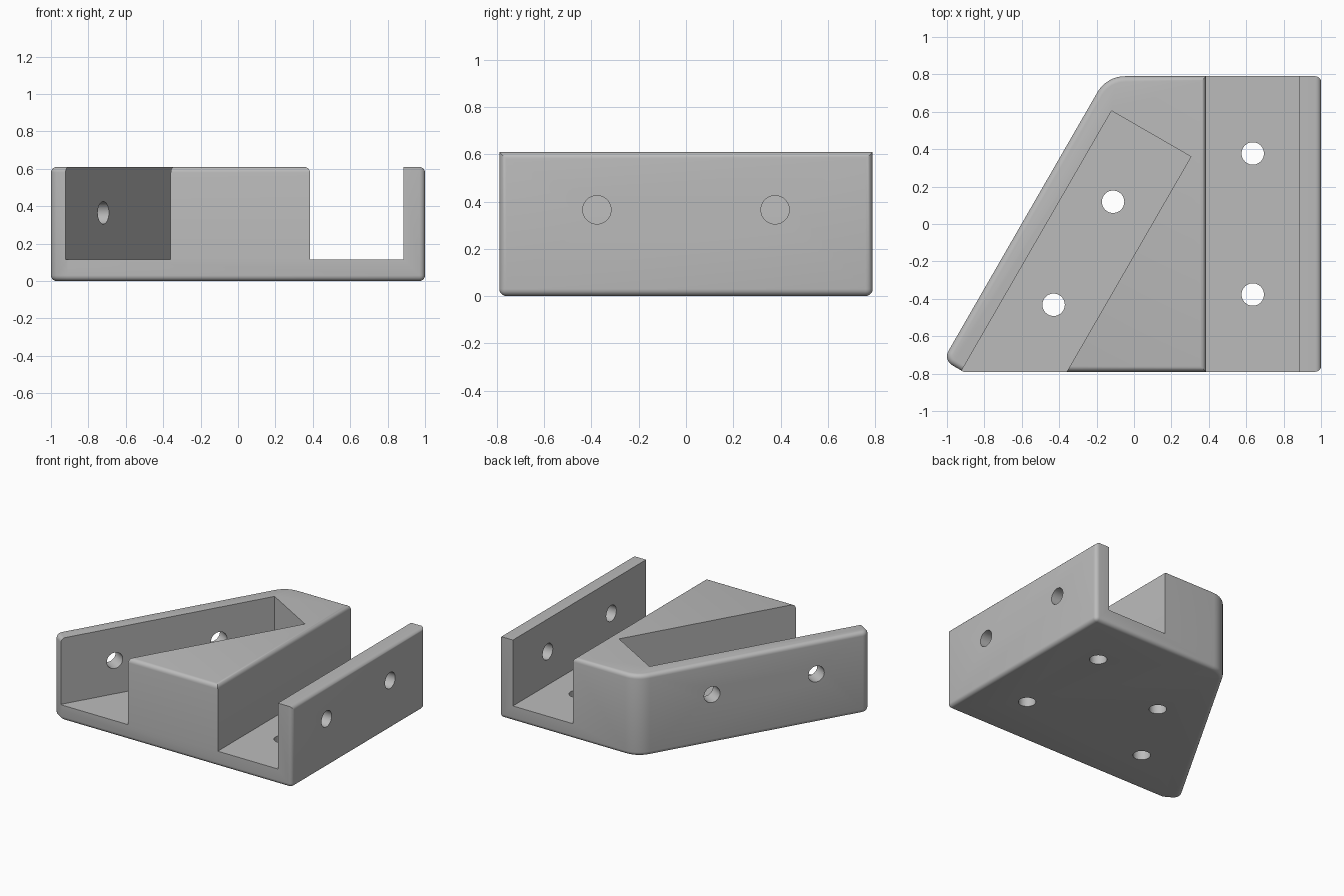
import bpy, bmesh
from math import radians, cos, sin, pi
from mathutils import Matrix, Vector

if "Cube" in bpy.data.objects:
    bpy.data.objects.remove(bpy.data.objects["Cube"], do_unlink=True)

HEIGHT, FLOOR, HALF_Y = 0.61, 0.115, 0.79
ROUND, HOLE_R, HOLE_Z = 0.03, 0.06, 0.365
along = Vector((cos(radians(60)), sin(radians(60)), 0))    # slanted wall direction
inward = Vector((cos(radians(-30)), sin(radians(-30)), 0))  # from that wall into the slot
slot_corner = Vector((-0.12, 0.605, 0))                    # closed end of the slanted slot


def arc(cx, cy, r, start, end, steps=8):
    angles = [radians(start + (end - start) * i / steps) for i in range(steps + 1)]
    return [(cx + r * cos(a), cy + r * sin(a)) for a in angles]


def prism(name, points, sweep):
    """Extrude a closed loop of 3D points along a sweep vector."""
    bm = bmesh.new()
    face = bm.faces.new([bm.verts.new(p) for p in points])
    top = bmesh.ops.extrude_face_region(bm, geom=[face])["geom"]
    bmesh.ops.translate(bm, vec=sweep, verts=[g for g in top if isinstance(g, bmesh.types.BMVert)])
    bmesh.ops.recalc_face_normals(bm, faces=bm.faces)
    return to_object(name, bm)


def to_object(name, bm):
    mesh = bpy.data.meshes.new(name)
    bm.to_mesh(mesh)
    bm.free()
    obj = bpy.data.objects.new(name, mesh)
    bpy.context.collection.objects.link(obj)
    return obj


def drill(center, axis, depth=0.3):
    bm = bmesh.new()
    turn = Vector((0, 0, 1)).rotation_difference(axis).to_matrix().to_4x4()
    bmesh.ops.create_cone(bm, cap_ends=True, segments=40, radius1=HOLE_R, radius2=HOLE_R,
                          depth=depth, matrix=Matrix.Translation(center) @ turn)
    return to_object("drill_cutter", bm)


def cut(obj, cutter):
    """Subtract the cutter, keep the result and discard the cutter."""
    cutter.hide_render = True
    mod = obj.modifiers.new("cut", "BOOLEAN")
    mod.operation, mod.solver, mod.object = "DIFFERENCE", "EXACT", cutter
    bpy.context.view_layer.update()
    deps = bpy.context.evaluated_depsgraph_get()
    mesh = bpy.data.meshes.new_from_object(obj.evaluated_get(deps))
    obj.modifiers.clear()
    obj.data = mesh
    bpy.data.objects.remove(cutter, do_unlink=True)


# Solid body from its plan outline, with one wide and one tight corner
outline = [(1, -HALF_Y), (1, HALF_Y)]
outline += arc(-0.048, 0.62, 0.17, 90, 150)
outline += arc(-0.945, -0.707, 0.055, 150, 240)
outline += [(-0.912, -HALF_Y)]
body = prism("bracket_body", [(x, y, 0) for x, y in outline], Vector((0, 0, HEIGHT)))

# Straight channel from front to back
channel = [(0.385, FLOOR), (0.885, FLOOR), (0.885, 0.8), (0.385, 0.8)]
cut(body, prism("channel_cutter", [(x, -1, z) for x, z in channel], Vector((0, 2, 0))))

# Rounded edges: underside, top of the block and outer edges of the right-hand wall
bm = bmesh.new()
bm.from_mesh(body.data)


def is_rounded(edge):
    if len(edge.link_faces) != 2 or edge.calc_face_angle() < 1:
        return False
    a, b = (v.co for v in edge.verts)
    underside = max(a.z, b.z) < 0.001
    block_top = min(a.z, b.z) > HEIGHT - 0.001 and max(a.x, b.x) < 0.387
    outer_side = min(a.x, b.x) > 0.999
    return underside or block_top or outer_side


bmesh.ops.bevel(bm, geom=[e for e in bm.edges if is_rounded(e)], offset=ROUND,
                offset_type="OFFSET", segments=5, profile=0.5, affect="EDGES",
                clamp_overlap=False)
bm.to_mesh(body.data)
bm.free()

# Slanted slot, open at the front
near, far = slot_corner, slot_corner + inward * 0.49
slot = [near, far, far - along * 2.2, near - along * 2.2]
cut(body, prism("slot_cutter", [p + Vector((0, 0, FLOOR)) for p in slot], Vector((0, 0, 0.8))))

# Screw holes in the channel floor and the straight wall
for y in (-0.377, 0.377):
    cut(body, drill(Vector((0.635, y, 0.05)), Vector((0, 0, 1))))
    cut(body, drill(Vector((0.95, y, HOLE_Z)), Vector((1, 0, 0))))

# Screw holes in the slot floor and the slanted wall
for t in (0.417, 1.053):
    spot = slot_corner + inward * 0.25 - along * t
    cut(body, drill(spot + Vector((0, 0, 0.05)), Vector((0, 0, 1))))
for t in (0.417, 1.2):
    spot = slot_corner - inward * 0.06 - along * t
    cut(body, drill(spot + Vector((0, 0, HOLE_Z)), inward))

# Plain grey finish
grey = bpy.data.materials.new("plain_grey")
grey.use_nodes = True
grey.diffuse_color = (0.5, 0.5, 0.5, 1)
grey.node_tree.nodes["Principled BSDF"].inputs["Base Color"].default_value = (0.5, 0.5, 0.5, 1)
body.data.materials.clear()
body.data.materials.append(grey)

bpy.ops.object.select_all(action="DESELECT")
body.select_set(True)
bpy.context.view_layer.objects.active = body
bpy.ops.object.shade_smooth_by_angle(angle=radians(30))
